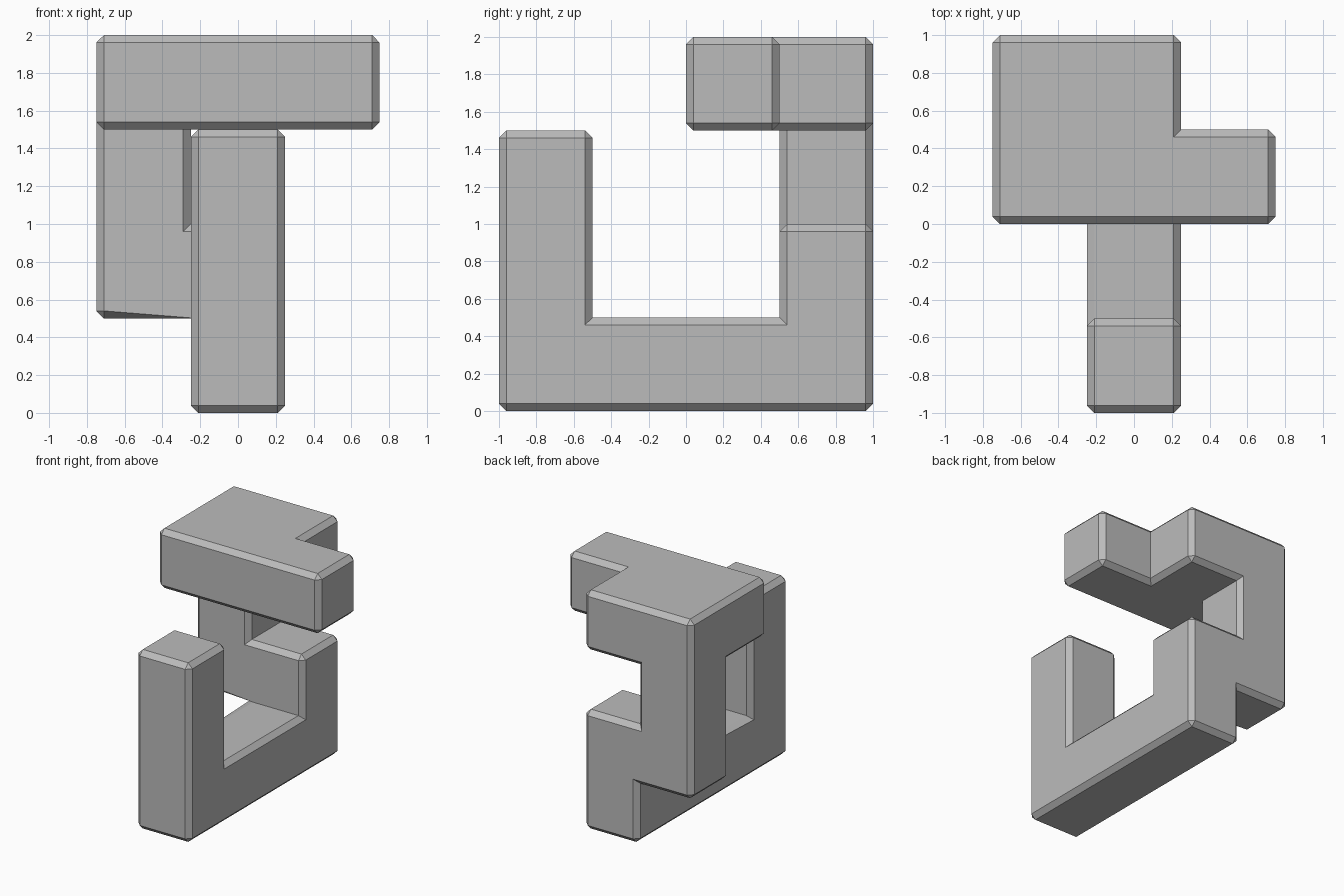
import bpy, bmesh
from mathutils import Vector

cube = bpy.data.objects.get("Cube")
if cube:
    bpy.data.objects.remove(cube, do_unlink=True)

UNIT = 0.5
CHAMFER = 0.04
ORIGIN = Vector((-0.75, -1, 0))


def block(x, y, z):
    """All unit cells in a box given by inclusive (first, last) cell ranges."""
    return {(i, j, k) for i in range(x[0], x[1] + 1)
            for j in range(y[0], y[1] + 1) for k in range(z[0], z[1] + 1)}


cells = (block((1, 1), (0, 3), (0, 0))      # base bar
         | block((1, 1), (0, 0), (1, 2))    # front post
         | block((1, 1), (3, 3), (1, 1))    # rear stub
         | block((0, 0), (3, 3), (1, 2))    # rear side post
         | block((0, 1), (2, 3), (3, 3))    # top slab
         | block((2, 2), (2, 2), (3, 3)))   # slab arm

# Outer skin of the joined cells
bm = bmesh.new()
for cell in cells:
    for axis in range(3):
        for side in (0, 1):
            near = list(cell)
            near[axis] += 2 * side - 1
            if tuple(near) in cells:
                continue
            corners = []
            for a, b in ((0, 0), (1, 0), (1, 1), (0, 1)):
                p = Vector(cell)
                p[axis] += side
                p[(axis + 1) % 3] += a
                p[(axis + 2) % 3] += b
                corners.append(bm.verts.new(ORIGIN + p * UNIT))
            bm.faces.new(corners if side else corners[::-1])
bmesh.ops.remove_doubles(bm, verts=bm.verts[:], dist=0.001)
bmesh.ops.dissolve_limit(bm, angle_limit=0.02, verts=bm.verts[:], edges=bm.edges[:])
bm.normal_update()

# Chamfer the outward edges, keep inner corners sharp
outward = [e for e in bm.edges if e.is_convex and e.calc_face_angle() > 1]
bmesh.ops.bevel(bm, geom=outward, offset=CHAMFER, offset_type='OFFSET',
                segments=1, profile=0.5, affect='EDGES', clamp_overlap=True)
bm.normal_update()

mesh = bpy.data.meshes.new("puzzle_piece")
bm.to_mesh(mesh)
bm.free()

grey = bpy.data.materials.new("grey")
grey.use_nodes = True
colour = (0.5, 0.5, 0.5, 1)
grey.diffuse_color = colour
grey.node_tree.nodes["Principled BSDF"].inputs["Base Color"].default_value = colour
mesh.materials.append(grey)

piece = bpy.data.objects.new("puzzle_piece", mesh)
bpy.context.collection.objects.link(piece)
